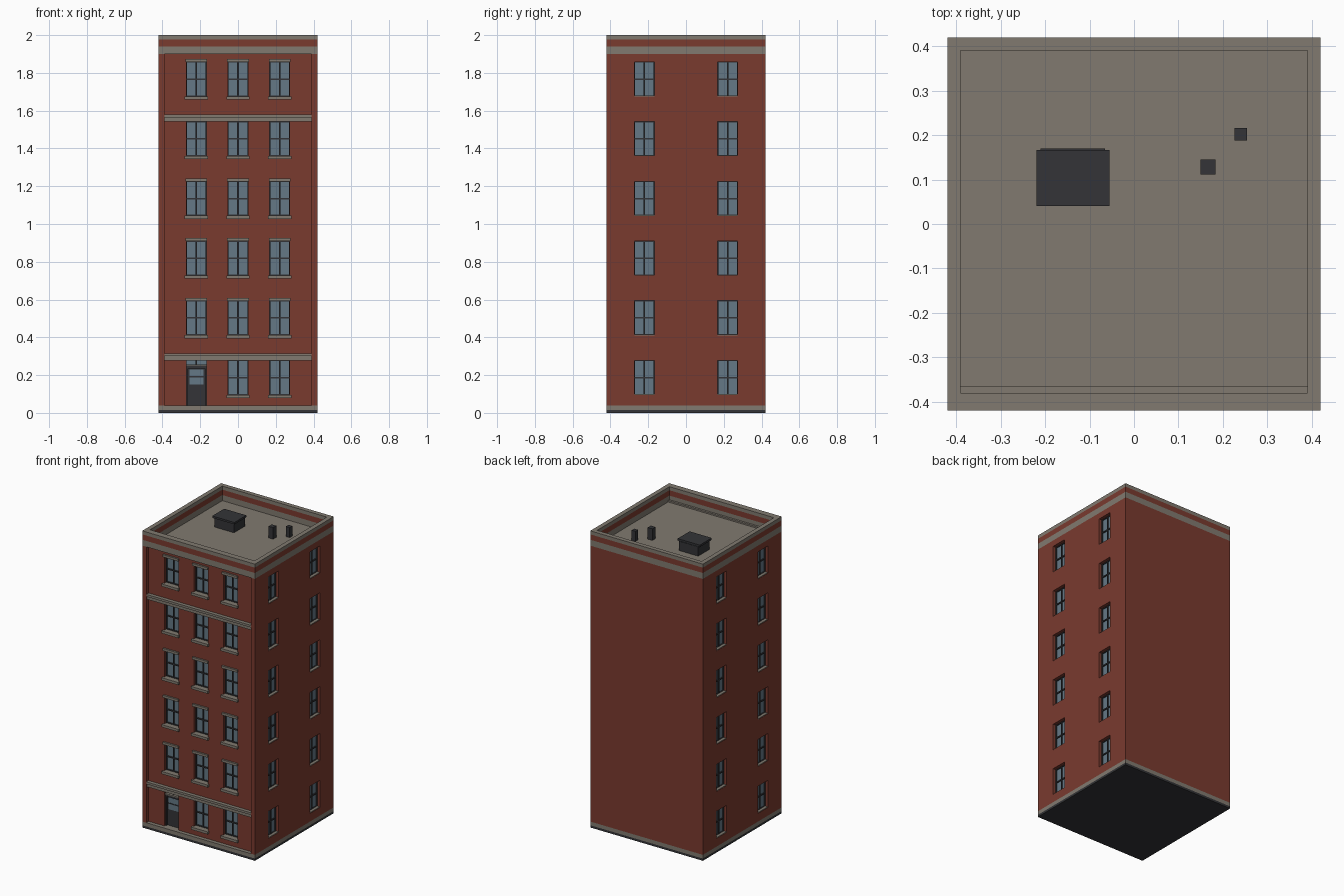
import bpy, bmesh
from mathutils import Vector

if "Cube" in bpy.data.objects:
    bpy.data.objects.remove(bpy.data.objects["Cube"])

W = 0.42            # half width of the block
WALL = 0.395        # front wall plane, set back between the corner piers
ROOF = 1.90
COLS = (-0.22, 0.0, 0.22)
FLOORS = [0.095 + 0.316 * i for i in range(6)]
WH, HW = 0.183, 0.053   # window height, half width


def material(name, rgb):
    m = bpy.data.materials.new(name)
    m.diffuse_color = (*rgb, 1)
    m.use_nodes = True
    m.node_tree.nodes["Principled BSDF"].inputs["Base Color"].default_value = m.diffuse_color
    return m


BRICK = material("brick", (0.195, 0.043, 0.028))
STONE = material("stone", (0.22, 0.195, 0.162))
DARK = material("dark_metal", (0.033, 0.034, 0.038))
GLASS = material("glass", (0.13, 0.19, 0.24))


def finish(name, bm, mat):
    me = bpy.data.meshes.new(name)
    bmesh.ops.recalc_face_normals(bm, faces=bm.faces)
    bm.to_mesh(me)
    bm.free()
    ob = bpy.data.objects.new(name, me)
    bpy.context.collection.objects.link(ob)
    if mat:
        me.materials.append(mat)
    return ob


def boxes(name, mat, items):
    """One object from boxes given as (x0, x1, y0, y1, z0, z1)."""
    bm = bmesh.new()
    for b in items:
        lo, hi = Vector(b[0::2]), Vector(b[1::2])
        vs = bmesh.ops.create_cube(bm, size=1)["verts"]
        for v in vs:
            v.co = (lo + hi) / 2 + v.co * (hi - lo)
    return finish(name, bm, mat)


def ring(name, mat, z0, z1, front=-0.38, inner=0.39):
    """Rectangular parapet course with an open middle."""
    def loop(x, y0, y1, z):
        return [bm.verts.new(p) for p in ((-x, y0, z), (x, y0, z), (x, y1, z), (-x, y1, z))]
    bm = bmesh.new()
    loops = [loop(W, -W, W, z0), loop(W, -W, W, z1),
             loop(inner, front, inner, z1), loop(inner, front, inner, z0)]
    for k in range(4):
        a, b = loops[k], loops[(k + 1) % 4]
        for i in range(4):
            j = (i + 1) % 4
            bm.faces.new((a[i], a[j], b[j], b[i]))
    return finish(name, bm, mat)


def place(side, u0, u1, d0, d1, z0, z1):
    """Box on a facade: u along the wall, d depth inward from its plane."""
    if side == "front":
        return (u0, u1, -WALL + d0, -WALL + d1, z0, z1)
    if side == "right":
        return (W - d1, W - d0, u0, u1, z0, z1)
    return (-W + d0, -W + d1, u0, u1, z0, z1)


def cut(target, name, items):
    cutter = boxes(name, None, items)
    cutter.hide_render = True
    mod = target.modifiers.new(name, "BOOLEAN")
    mod.operation, mod.solver, mod.object = "DIFFERENCE", "EXACT", cutter
    bpy.context.view_layer.objects.active = target
    bpy.ops.object.modifier_apply(modifier=mod.name)
    bpy.data.objects.remove(cutter)


# window positions on the front and both sides
openings = [("front", u, z) for u in COLS for z in FLOORS if not (u == COLS[0] and z == FLOORS[0])]
openings += [(s, u, z) for s in ("left", "right") for u in (-0.22, 0.22) for z in FLOORS]
D = COLS[0]   # door column

# plinth and brick body
boxes("ground_slab", DARK, [(-W, W, -W, W, 0, 0.015)])
boxes("stone_plinth", STONE, [(-W, W, -W, W, 0.015, 0.04)])
body = boxes("brick_body", BRICK, [(-W, W, -W, W, 0.04, ROOF)])
cut(body, "front_recess_cutter", [(-0.39, 0.39, -0.5, -WALL, 0.03, 1.95)])
holes = [place(s, u - HW, u + HW, -0.05, 0.035, z, z + WH) for s, u, z in openings]
holes.append(place("front", D - HW, D + HW, -0.05, 0.035, 0.03, FLOORS[0] + WH))
cut(body, "opening_cutter", holes)

# windows: glass, frame with centre mullion and meeting rail
panes, frames, sills, lintels = [], [], [], []
for s, u, z in openings:
    t, m = z + WH, z + WH / 2
    panes.append(place(s, u - HW, u + HW, 0.028, 0.034, z, t))
    for c, r in ((u - HW + 0.002, 0.002), (u, 0.004), (u + HW - 0.002, 0.002)):
        frames.append(place(s, c - r, c + r, 0.02, 0.03, z, t))
    for c, r in ((z + 0.003, 0.003), (m, 0.004), (t - 0.002, 0.002)):
        frames.append(place(s, u - HW, u + HW, 0.021, 0.031, c - r, c + r))
    if s == "front":
        sills.append(place(s, u - 0.062, u + 0.062, -0.017, 0.02, z - 0.016, z + 0.001))
        if z not in (FLOORS[0], FLOORS[4]):
            lintels.append(place(s, u - 0.057, u + 0.057, -0.012, 0.01, t - 0.001, t + 0.015))
    else:
        sills.append(place(s, u - HW, u + HW, 0.002, 0.022, z, z + 0.004))
boxes("window_glass", GLASS, panes)
boxes("window_frames", DARK, frames)
boxes("window_sills", STONE, sills)
boxes("window_lintels", STONE, lintels)

# entrance door with glazed upper half and transom light
top = FLOORS[0] + WH
boxes("door_leaf", DARK, [
    place("front", D - HW, D + HW, 0.024, 0.034, 0.04, 0.25),
    place("front", D - HW, D - HW + 0.008, 0.012, 0.026, 0.04, 0.25),
    place("front", D + HW - 0.008, D + HW, 0.012, 0.026, 0.04, 0.25),
    place("front", D - HW, D + HW, 0.012, 0.026, 0.236, 0.25),
    place("front", D - 0.04, D + 0.04, 0.018, 0.026, 0.188, 0.194),
    place("front", D - 0.004, D + 0.004, 0.02, 0.03, 0.256, top)])
boxes("door_glass", GLASS, [
    place("front", D - 0.038, D + 0.038, 0.021, 0.026, 0.15, 0.23),
    place("front", D - HW, D + HW, 0.028, 0.034, 0.25, top)])
boxes("transom_bar", STONE, [place("front", D - HW, D + HW, 0.008, 0.03, 0.25, 0.257)])

# stone string courses across the front, each with a projecting cap
courses = []
for z in (top, FLOORS[4] + WH):
    courses += [(-0.39, 0.39, -0.41, -WALL + 0.002, z, z + 0.022),
                (-0.39, 0.39, -0.419, -WALL + 0.002, z + 0.022, z + 0.037)]
boxes("string_courses", STONE, courses)

# parapet and roof
ring("parapet_stone_band", STONE, ROOF, 1.94)
ring("parapet_brick_band", BRICK, 1.94, 1.976)
ring("parapet_coping", STONE, 1.976, 2.0)
boxes("roof_deck", STONE, [(-0.39, 0.39, -0.385, 0.39, ROOF - 0.005, ROOF + 0.002)])
boxes("roof_front_ledge", STONE, [(-0.39, 0.39, -0.385, -0.366, ROOF, ROOF + 0.012)])

# roof hatch and two vents
boxes("roof_hatch", DARK, [(-0.21, -0.065, 0.05, 0.17, ROOF, 1.965),
                           (-0.22, -0.055, 0.04, 0.167, 1.965, 1.978)])
boxes("roof_vents", DARK, [(0.15, 0.184, 0.111, 0.145, ROOF, 1.98),
                           (0.226, 0.254, 0.188, 0.216, ROOF, 1.97)])
